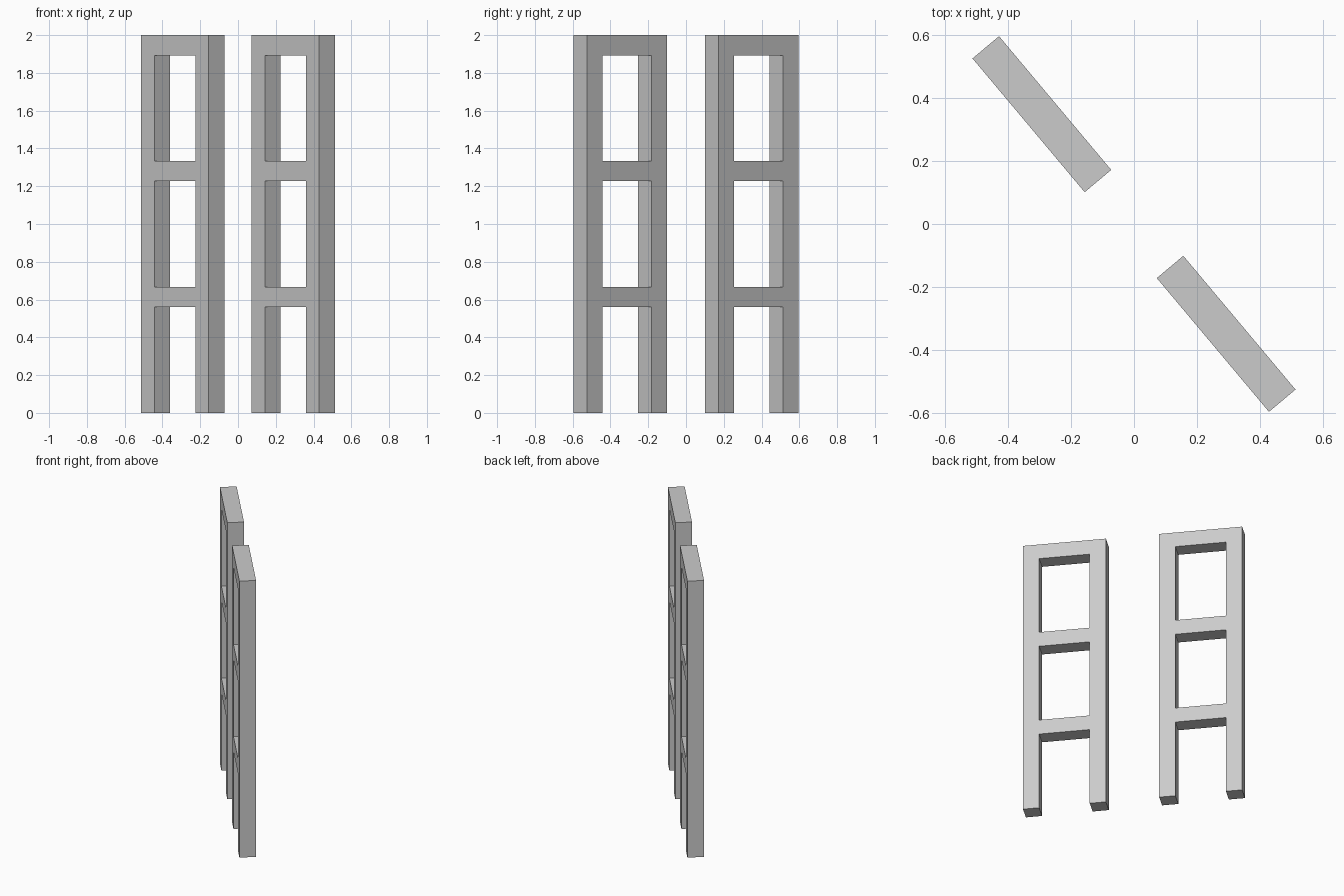
import bpy, bmesh, math
from mathutils import Matrix

if "Cube" in bpy.data.objects:
    bpy.data.objects.remove(bpy.data.objects["Cube"])

LENGTH, DEPTH, BAR = 0.554, 0.11, 0.108
ANGLE = math.radians(-50)
OFFSET = 0.455          # frame centre distance from origin, along the frame line

# grid lines of the ladder-shaped face
US = [-LENGTH / 2, -LENGTH / 2 + BAR, LENGTH / 2 - BAR, LENGTH / 2]
ZS = [0, 0.56, 0.667, 1.227, 1.334, 1.893, 2.0]


def ladder_frame(name, offset):
    """Two posts and three rails as one continuous extruded outline."""
    bm = bmesh.new()
    grid = [[bm.verts.new((u, -DEPTH / 2, z)) for z in ZS] for u in US]
    for i in range(3):
        for j in range(6):
            if i == 1 and j % 2 == 0:      # openings between the rails
                continue
            bm.faces.new((grid[i][j], grid[i + 1][j],
                          grid[i + 1][j + 1], grid[i][j + 1]))
    # give the face its thickness
    ext = bmesh.ops.extrude_face_region(bm, geom=bm.faces[:], use_keep_orig=True)
    moved = [g for g in ext["geom"] if isinstance(g, bmesh.types.BMVert)]
    bmesh.ops.translate(bm, verts=moved, vec=(0, DEPTH, 0))
    bmesh.ops.recalc_face_normals(bm, faces=bm.faces[:])
    mesh = bpy.data.meshes.new(name)
    bm.to_mesh(mesh)
    bm.free()
    obj = bpy.data.objects.new(name, mesh)
    obj.matrix_world = (Matrix.Rotation(ANGLE, 4, 'Z')
                        @ Matrix.Translation((offset, 0, 0)))
    bpy.context.collection.objects.link(obj)
    return obj


# matching pair standing in line
ladder_frame("back_left_ladder_frame", -OFFSET)
ladder_frame("front_right_ladder_frame", OFFSET)
